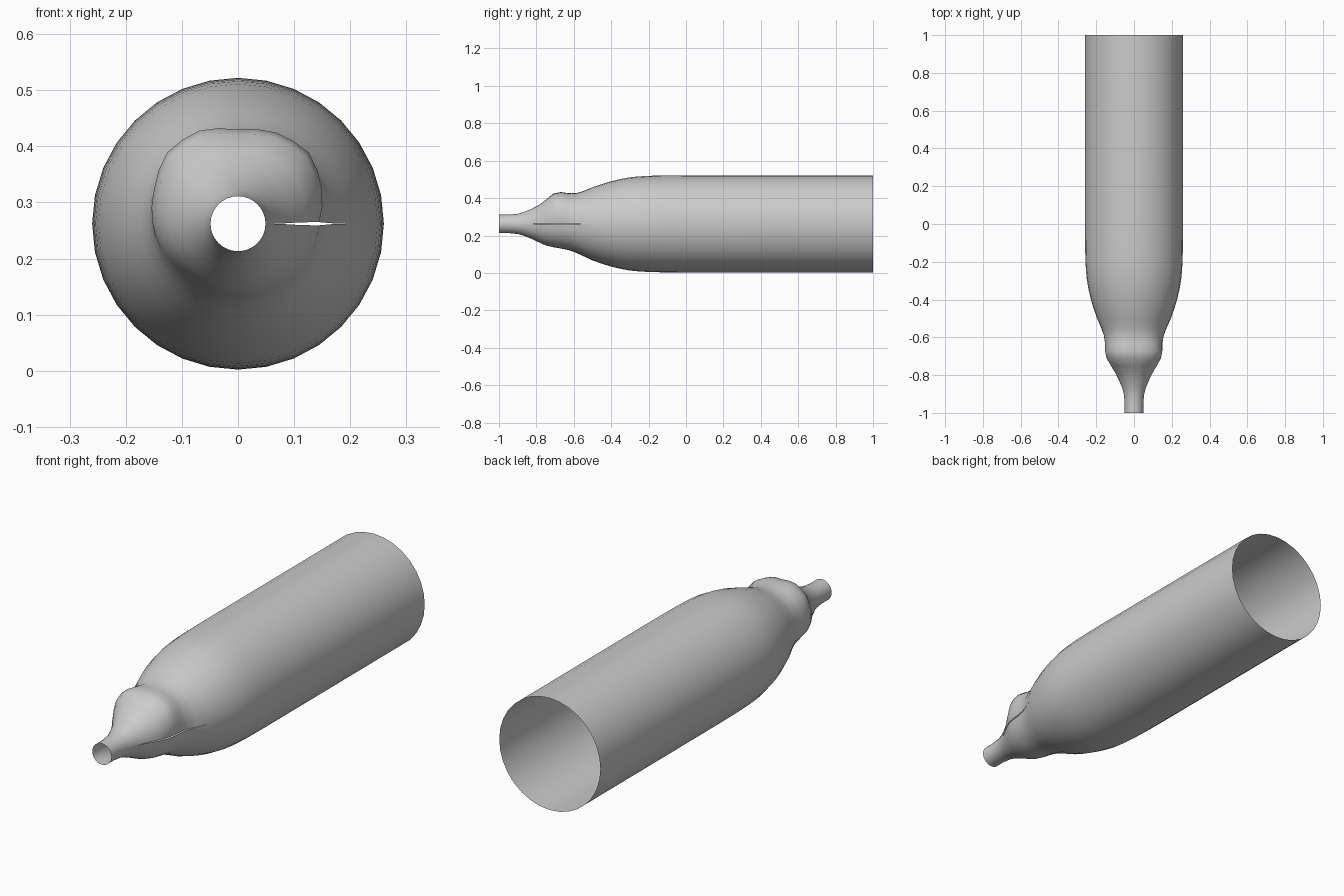
import bpy, bmesh, math

if "Cube" in bpy.data.objects:
    bpy.data.objects.remove(bpy.data.objects["Cube"])

SEG = 32
R = 0.26
CZ = 0.262

# Profile along the tube: (y, radius)
PROFILE = [(-1, .049), (-.95, .049), (-.9, .054), (-.87, .062), (-.83, .078),
           (-.79, .097), (-.75, .117), (-.71, .13), (-.67, .137), (-.63, .143),
           (-.59, .155), (-.55, .172), (-.5, .195), (-.45, .213), (-.4, .228),
           (-.35, .24), (-.3, .249), (-.25, .254), (-.2, .257), (-.12, .259),
           (0, .26), (1, .26)]

# Crumple height around the shoulder, one value every 22.5 degrees from +x
CRUMPLE = [.008, .026, .044, .041, .032, .045, .044, .026,
           .016, .004, -.008, -.006, -.006, -.004, .0, .004]


def crumple(t):
    f = (t % 1.0) * len(CRUMPLE)
    i = int(f)
    k = f - i
    return CRUMPLE[i % 16] * (1 - k) + CRUMPLE[(i + 1) % 16] * k


def point(y, r, t):
    a = t * 2 * math.pi
    # steep front edge, softer back edge
    w = .06 if y < -.69 else .09
    r += crumple(t) * math.exp(-((y + .69) / w) ** 2)
    return r * math.cos(a), y, CZ + r * math.sin(a)


# Tube wall, open at both ends, with a seam split on the +x side
bm = bmesh.new()
rings = []
for y, r in PROFILE:
    gap = .003 * max(0, 1 - ((y + .69) / .15) ** 2)
    ring = [bm.verts.new(point(y, r, i / SEG)) for i in range(SEG)]
    if gap > 0:
        ring[0].co.z += gap
        x, yy, z = point(y, r, 1)
        ring.append(bm.verts.new((x, yy, z - gap)))
    else:
        ring.append(ring[0])
    rings.append(ring)
for a, b in zip(rings, rings[1:]):
    for i in range(SEG):
        bm.faces.new((a[i], a[i + 1], b[i + 1], b[i]))
bmesh.ops.recalc_face_normals(bm, faces=bm.faces)
# Outward facing wall
f = max(bm.faces, key=lambda q: q.calc_center_median().z)
if f.normal.z < 0:
    bmesh.ops.reverse_faces(bm, faces=bm.faces)
mesh = bpy.data.meshes.new("crimped_tube")
bm.to_mesh(mesh)
bm.free()
tube = bpy.data.objects.new("crimped_tube", mesh)
bpy.context.collection.objects.link(tube)
bpy.context.view_layer.objects.active = tube
tube.select_set(True)
bpy.ops.object.shade_smooth_by_angle(angle=math.radians(40))
